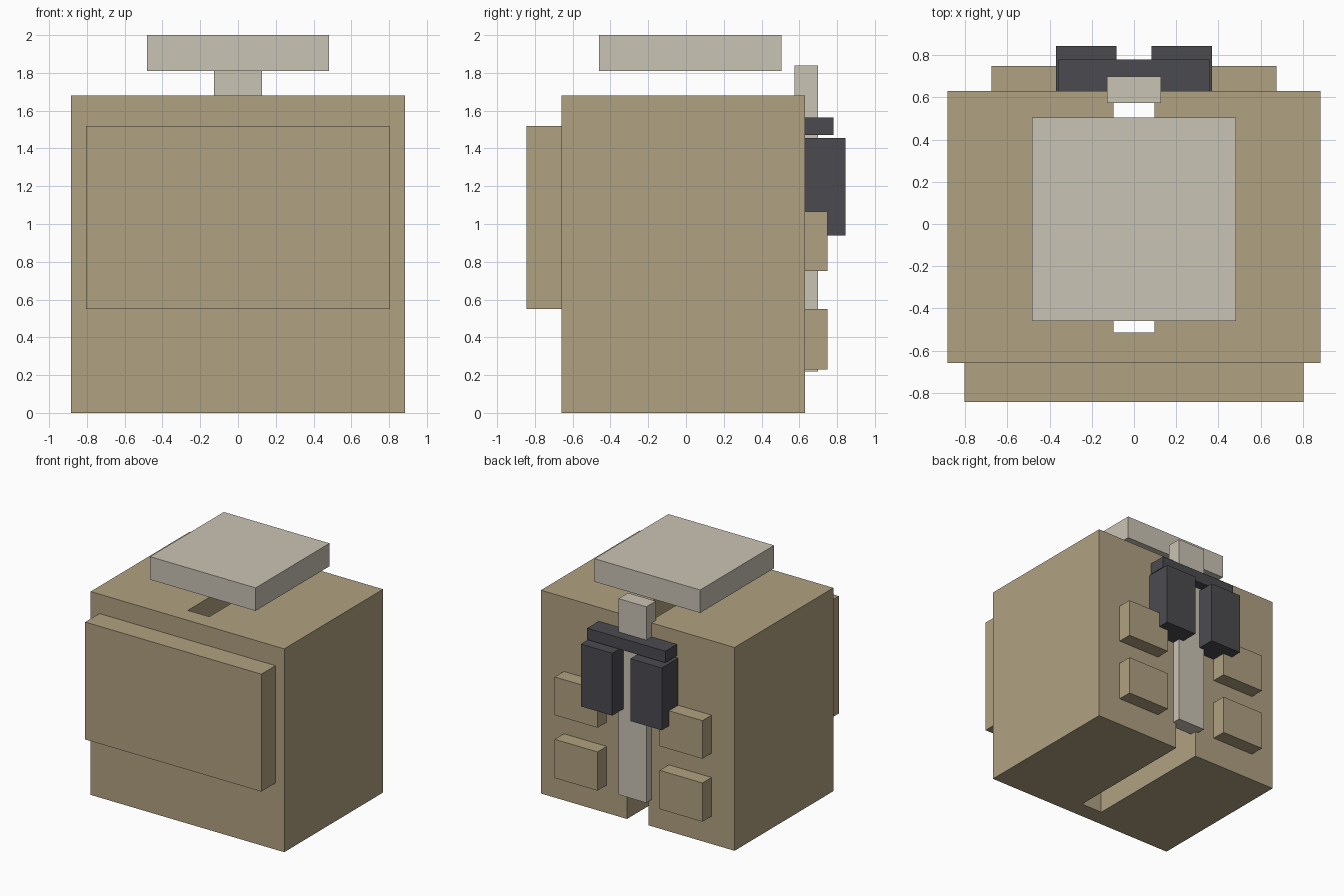
import bpy
import bmesh

cube = bpy.data.objects.get("Cube")
if cube:
    bpy.data.objects.remove(cube, do_unlink=True)


def make_material(name, rgb):
    mat = bpy.data.materials.new(name)
    mat.use_nodes = True
    mat.diffuse_color = (*rgb, 1)
    bsdf = next(n for n in mat.node_tree.nodes if n.type == 'BSDF_PRINCIPLED')
    bsdf.inputs["Base Color"].default_value = (*rgb, 1)
    return mat


tan = make_material("tan", (0.434, 0.356, 0.220))
pale = make_material("pale_stone", (0.591, 0.546, 0.462))
charcoal = make_material("charcoal", (0.071, 0.069, 0.079))


def extrude_profile(name, outline, z, mat):
    """Raise a flat outline from z[0] to z[1] as a closed solid."""
    bm = bmesh.new()
    base = bm.faces.new([bm.verts.new((x, y, z[0])) for x, y in outline])
    top = bmesh.ops.extrude_face_region(bm, geom=[base])["geom"]
    verts = [v for v in top if isinstance(v, bmesh.types.BMVert)]
    bmesh.ops.translate(bm, verts=verts, vec=(0, 0, z[1] - z[0]))
    bmesh.ops.recalc_face_normals(bm, faces=bm.faces)
    mesh = bpy.data.meshes.new(name)
    bm.to_mesh(mesh)
    bm.free()
    mesh.materials.append(mat)
    obj = bpy.data.objects.new(name, mesh)
    bpy.context.collection.objects.link(obj)
    return obj


def box(name, x, y, z, mat):
    corners = [(x[0], y[0]), (x[1], y[0]), (x[1], y[1]), (x[0], y[1])]
    return extrude_profile(name, corners, z, mat)


# Main body with a vertical slot open at the back
front, back = -0.66, 0.63
half, slot, slot_end = 0.885, 0.098, -0.515
left_half = [(half, front), (half, back), (slot, back), (slot, slot_end)]
right_half = [(-x, y) for x, y in reversed(left_half)]
extrude_profile("body", left_half + right_half, (0, 1.68), tan)

# Raised front panel
box("front_panel", (-0.805, 0.805), (-0.845, front), (0.55, 1.52), tan)

# Floating top plate
box("top_plate", (-0.483, 0.483), (-0.46, 0.505), (1.81, 2.0), pale)

# Back spine and its crossbar
box("back_spine", (-0.127, 0.127), (0.575, 0.70), (0.22, 1.84), pale)
box("crossbar", (-0.357, 0.357), (back, 0.78), (1.47, 1.565), charcoal)

# Paired canisters and back pouches
for side, s in (("left", 1), ("right", -1)):
    def span(a, b):
        return sorted((s * a, s * b))
    box(side + "_canister", span(0.083, 0.37), (back, 0.845), (0.94, 1.455), charcoal)
    for level, z in (("lower", (0.23, 0.55)), ("upper", (0.75, 1.065))):
        box(f"{side}_{level}_pouch", span(0.284, 0.675), (back, 0.75), z, tan)
